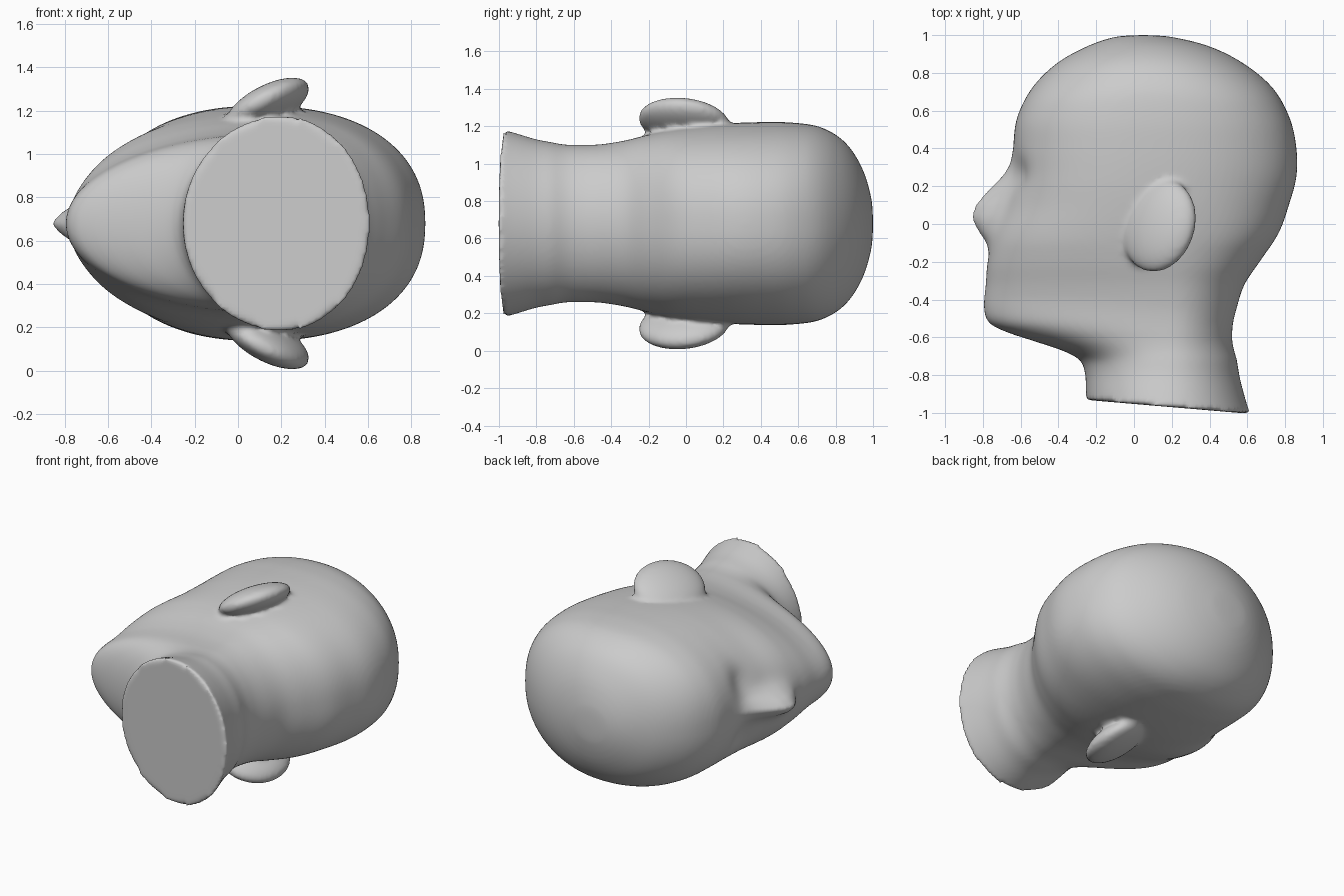
import bpy, bmesh
from math import cos, sin, pi, exp, radians
from mathutils import Vector, Matrix

if "Cube" in bpy.data.objects:
    bpy.data.objects.remove(bpy.data.objects["Cube"])

MID = 0.68   # height of the symmetry plane (head lies on its side)
SEG = 96

# crown-to-neck stations: y, front x, back x, half width
ROWS = [Vector(r) for r in (
    (1.0, .04, .06, .01), (.99, -.10, .20, .14), (.94, -.25, .40, .30),
    (.85, -.41, .58, .435), (.72, -.54, .735, .515), (.56, -.62, .825, .54),
    (.40, -.64, .86, .542), (.25, -.65, .86, .537), (.10, -.68, .82, .525),
    (-.05, -.74, .765, .505), (-.20, -.775, .665, .475), (-.32, -.785, .585, .445),
    (-.44, -.795, .545, .425), (-.52, -.77, .525, .42), (-.57, -.68, .52, .42),
    (-.62, -.53, .52, .42), (-.67, -.38, .53, .425), (-.72, -.29, .545, .435),
    (-.80, -.26, .56, .45), (-.90, -.255, .59, .48), (-.968, -.255, .615, .50))]
# nose projection along the face: y, amount
NOSE = [(.40, 0), (.32, .01), (.25, .055), (.17, .125), (.10, .17), (.03, .16),
        (-.04, .09), (-.10, .025), (-.16, 0)]


def clamp(v):
    return max(0.0, min(1.0, v))


def spline(rows, sub):
    """Catmull-Rom through the stations."""
    out = []
    for i in range(len(rows) - 1):
        a, b, c, d = (rows[max(0, min(len(rows) - 1, i + k))] for k in (-1, 0, 1, 2))
        for s in range(sub):
            t = s / sub
            out.append(0.5 * (2 * b + (c - a) * t + (2 * a - 5 * b + 4 * c - d) * t * t
                              + (3 * b - a - 3 * c + d) * t ** 3))
    return out + [rows[-1]]


def nose(y):
    for (y0, a0), (y1, a1) in zip(NOSE, NOSE[1:]):
        if y1 <= y <= y0:
            return a0 + (a1 - a0) * (y0 - y) / (y0 - y1)
    return 0.0


def section(bm, row):
    y, f, b, w = row
    c = max(f, min(b, .1 + .1 * clamp((.2 - y) / .6)))
    if y > .8:
        c = (f + b) / 2
    n = 2.0 + .3 * clamp((y + .4) / .3) * clamp((.95 - y) / .3)
    tilt = .085 * clamp((-.7 - y) / .25)
    ring = []
    for k in range(SEG):
        t = 2 * pi * k / SEG
        ct, st = cos(t), sin(t)
        e = 2 / n
        ux = abs(ct) ** e * (1 if ct > 0 else -1)
        z = w * abs(st) ** e * (1 if st > 0 else -1)
        x = c + ux * ((b - c) if ux > 0 else (c - f))
        if ux < 0:
            width = .06 + .025 * clamp((.3 - y) / .25)
            x -= nose(y) * exp(-(z / width) ** 2)
            # eye sockets
            x += .035 * exp(-((abs(z) - .19) / .10) ** 2 - ((y - .26) / .09) ** 2)
        ring.append(bm.verts.new((x, y - (x - .18) * tilt, z + MID)))
    return ring


bm = bmesh.new()
# skull, face and neck
rings = [section(bm, r) for r in spline(ROWS, 5)]
for r0, r1 in zip(rings, rings[1:]):
    for k in range(SEG):
        j = (k + 1) % SEG
        bm.faces.new((r0[k], r0[j], r1[j], r1[k]))
bm.faces.new(rings[0])
bm.faces.new(rings[-1])

# ears: tilted flattened ellipsoids, wedge rising toward the back
for side in (1, -1):
    m = (Matrix.Translation((.135, -.01, MID + side * .545))
         @ Matrix.Rotation(radians(-18), 4, 'Z')
         @ Matrix.Rotation(radians(-30 * side), 4, 'Y')
         @ Matrix.Diagonal((.21, .25, .085, 1)))
    bmesh.ops.create_uvsphere(bm, u_segments=48, v_segments=24, radius=1, matrix=m)

bmesh.ops.recalc_face_normals(bm, faces=bm.faces)
mesh = bpy.data.meshes.new("head")
bm.to_mesh(mesh)
bm.free()
head = bpy.data.objects.new("head", mesh)
bpy.context.collection.objects.link(head)

# fuse and soften into one continuous surface
rm = head.modifiers.new("fuse", 'REMESH')
rm.mode = 'VOXEL'
rm.voxel_size = .016
rm.use_smooth_shade = True
sm = head.modifiers.new("soften", 'SMOOTH')
sm.factor = .5
sm.iterations = 6
